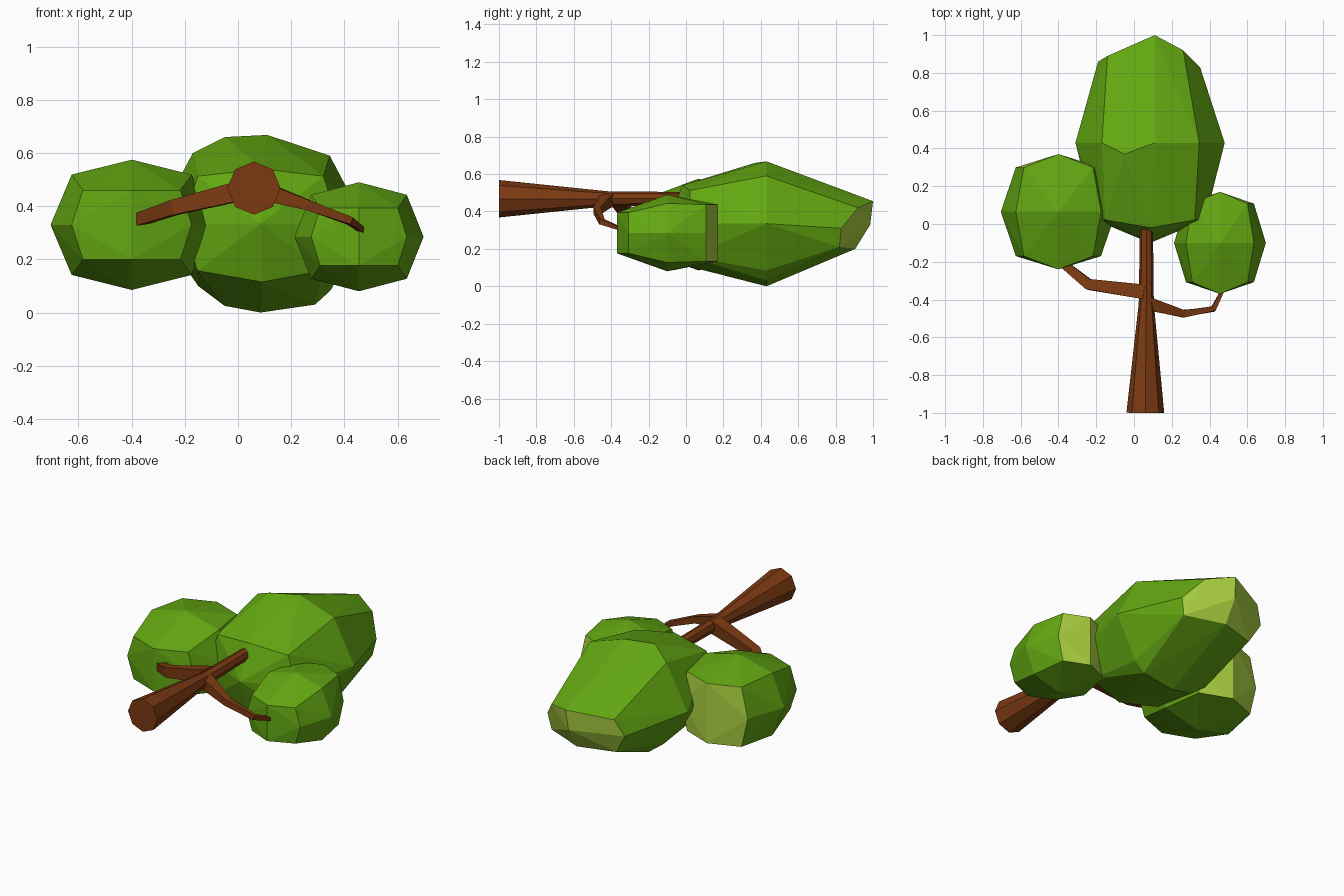
import bpy, bmesh, math
from mathutils import Vector

if "Cube" in bpy.data.objects:
    bpy.data.objects.remove(bpy.data.objects["Cube"])


def material(name, rgb):
    m = bpy.data.materials.new(name)
    m.diffuse_color = (*rgb, 1)
    m.use_nodes = True
    m.node_tree.nodes["Principled BSDF"].inputs["Base Color"].default_value = m.diffuse_color
    return m


GREEN = material("leaf green", (0.125, 0.39, 0.006))
LIGHT = material("light leaf green", (0.40, 0.63, 0.05))
BROWN = material("bark brown", (0.20, 0.042, 0.006))


def finish(bm, name, mats):
    bmesh.ops.recalc_face_normals(bm, faces=bm.faces)
    me = bpy.data.meshes.new(name)
    bm.to_mesh(me)
    bm.free()
    for m in mats:
        me.materials.append(m)
    ob = bpy.data.objects.new(name, me)
    bpy.context.collection.objects.link(ob)
    return ob


def crown(name, center, half, overrides={}, extra=()):
    """Faceted rounded block, 3 x 3 points per side, light cap facing +y."""
    pts = list(extra)
    for i in (-1, 0, 1):
        for j in (-1, 0, 1):
            for k in (-1, 0, 1):
                n = abs(i) + abs(j) + abs(k)
                if n == 0:
                    continue
                if (i, j, k) in overrides:
                    pts.append(overrides[(i, j, k)])
                    continue
                fx = (1, 0.74, 0.6)[n - 1]
                fy = 0.77 if i else 1.0          # ends curve only across x
                fz = 1.0 if n == 1 else 0.77
                if j:
                    fz = 0.53 if j < 0 else 0.74
                pts.append((center[0] + i * half[0] * fx,
                            center[1] + j * half[1] * fy,
                            center[2] + k * half[2] * fz))
    bm = bmesh.new()
    for p in pts:
        bm.verts.new(p)
    bmesh.ops.convex_hull(bm, input=bm.verts)
    bmesh.ops.delete(bm, geom=[v for v in bm.verts if not v.link_faces], context='VERTS')
    bmesh.ops.recalc_face_normals(bm, faces=bm.faces)
    bm.normal_update()
    for f in bm.faces:
        f.material_index = 1 if f.normal.y > 0.6 else 0
    return finish(bm, name, (GREEN, LIGHT))


def limb(name, path, sides):
    """Tapered tube through (x, y, z, radius) points."""
    bm = bmesh.new()
    pts = [Vector(p[:3]) for p in path]
    rings = []
    for n, p in enumerate(pts):
        t = (pts[min(n + 1, len(pts) - 1)] - pts[max(n - 1, 0)]).normalized()
        u = t.cross(Vector((0, 0, 1))).normalized()
        w = u.cross(t)
        ring = []
        for s in range(sides):
            a = math.tau * (s + (0.5 if sides == 4 else 0)) / sides
            ring.append(bm.verts.new(p + path[n][3] * (u * math.cos(a) + w * math.sin(a))))
        rings.append(ring)
    for a, b in zip(rings, rings[1:]):
        for s in range(sides):
            t = (s + 1) % sides
            bm.faces.new((a[s], a[t], b[t], b[s]))
    bm.faces.new(rings[0])
    bm.faces.new(rings[-1])
    return finish(bm, name, (BROWN,))


# Trunk and two branches
limb("trunk", [(0.06, -1, 0.468, 0.1), (0.065, -0.42, 0.468, 0.04),
               (0.066, 0.1, 0.47, 0.033)], 8)
limb("left_branch", [(0.06, -0.36, 0.47, 0.055), (-0.24, -0.32, 0.395, 0.04),
                     (-0.40, -0.19, 0.34, 0.03)], 4)
limb("right_branch", [(0.07, -0.42, 0.465, 0.05), (0.26, -0.475, 0.405, 0.028),
                      (0.42, -0.45, 0.345, 0.02), (0.48, -0.33, 0.30, 0.012)], 4)

# Side crowns
crown("left_crown", (-0.40, 0.065, 0.33), (0.305, 0.305, 0.245))
crown("right_crown", (0.455, -0.10, 0.285), (0.243, 0.27, 0.205))

# Main crown, with its narrow tilted cap
crown("main_crown", (0.085, 0.43, 0.335), (0.395, 0.53, 0.335), {
    (0, 1, 1): (0.11, 1.0, 0.455), (0, 1, 0): (0.10, 0.985, 0.33),
    (0, 1, -1): (0.10, 0.905, 0.20), (1, 1, 1): (0.26, 0.92, 0.42),
    (1, 1, 0): (0.35, 0.83, 0.31), (1, 1, -1): (0.33, 0.82, 0.21),
    (-1, 1, 1): (-0.14, 0.89, 0.42), (-1, 1, 0): (-0.19, 0.86, 0.32),
    (-1, 1, -1): (-0.12, 0.84, 0.20), (0, 0, 1): (0.11, 0.43, 0.668),
    (1, 0, 1): (0.345, 0.43, 0.59), (-1, 0, 1): (-0.17, 0.43, 0.60),
    (0, -1, 1): (0.09, -0.02, 0.54), (0, -1, -1): (0.09, -0.02, 0.115),
    (1, 0, -1): (0.35, 0.43, 0.085), (-1, 0, -1): (-0.15, 0.43, 0.10),
}, extra=[(-0.05, 0.37, 0.66), (-0.05, 0.43, 0.025), (0.29, 0.43, 0.03)])
